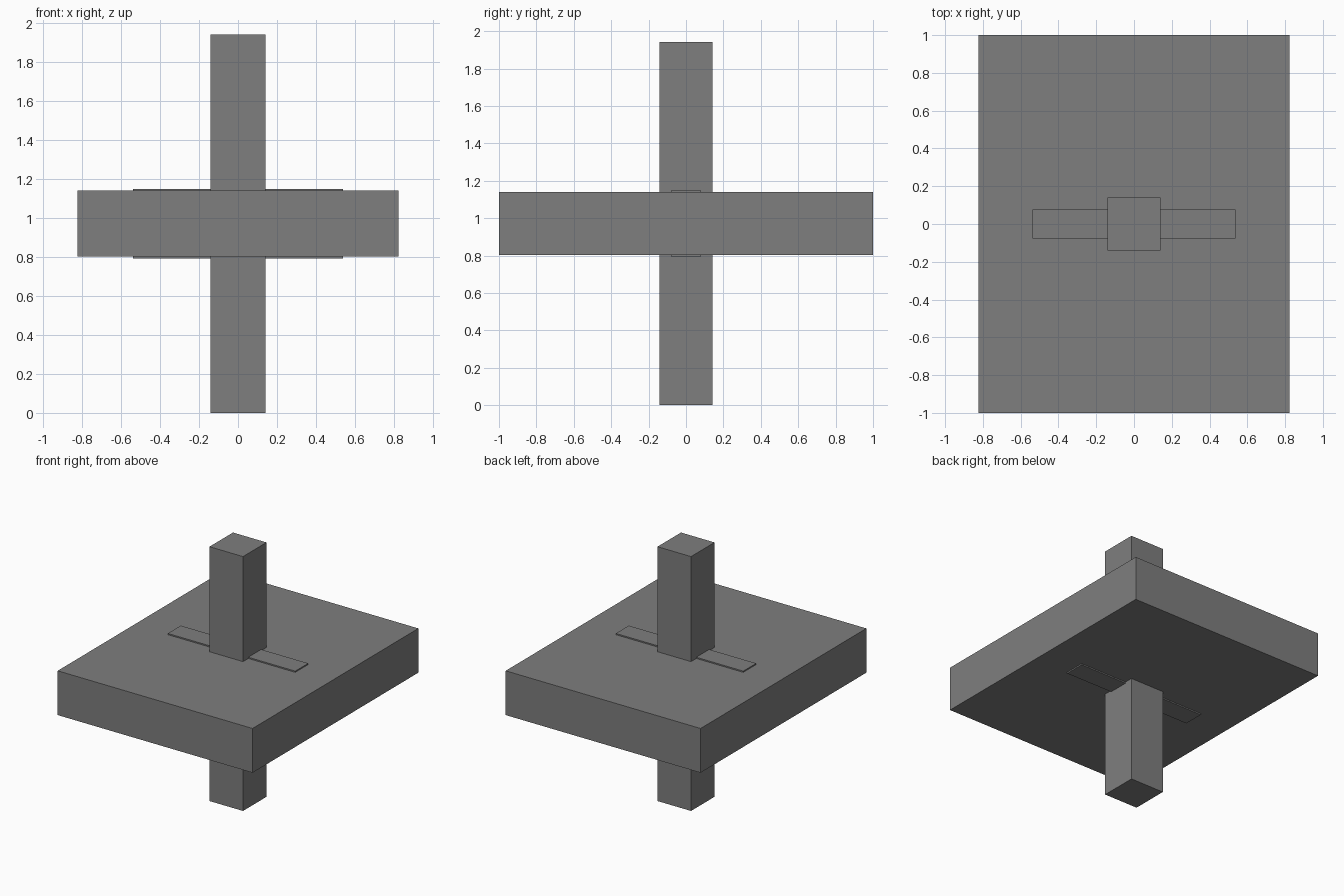
import bpy

if "Cube" in bpy.data.objects:
    bpy.data.objects.remove(bpy.data.objects["Cube"])

MID_Z = 0.971  # all parts share one centre height

# Dark grey finish for every part
dark_grey = bpy.data.materials.new("dark_grey")
dark_grey.diffuse_color = (0.21, 0.21, 0.21, 1)
dark_grey.use_nodes = True
dark_grey.node_tree.nodes["Principled BSDF"].inputs["Base Color"].default_value = dark_grey.diffuse_color


def box(name, width, depth, height):
    bpy.ops.mesh.primitive_cube_add(size=1, location=(0, 0, MID_Z))
    obj = bpy.context.object
    obj.name = name
    obj.scale = (width, depth, height)
    bpy.ops.object.transform_apply(location=False, rotation=False, scale=True)
    obj.data.materials.append(dark_grey)
    return obj


# Wide flat slab
box("slab", 1.646, 2.0, 0.338)

# Square post running through the slab
box("post", 0.283, 0.283, 2 * MID_Z)

# Thin cross bar standing just proud of both slab faces
box("cross_bar", 1.076, 0.156, 0.357)
